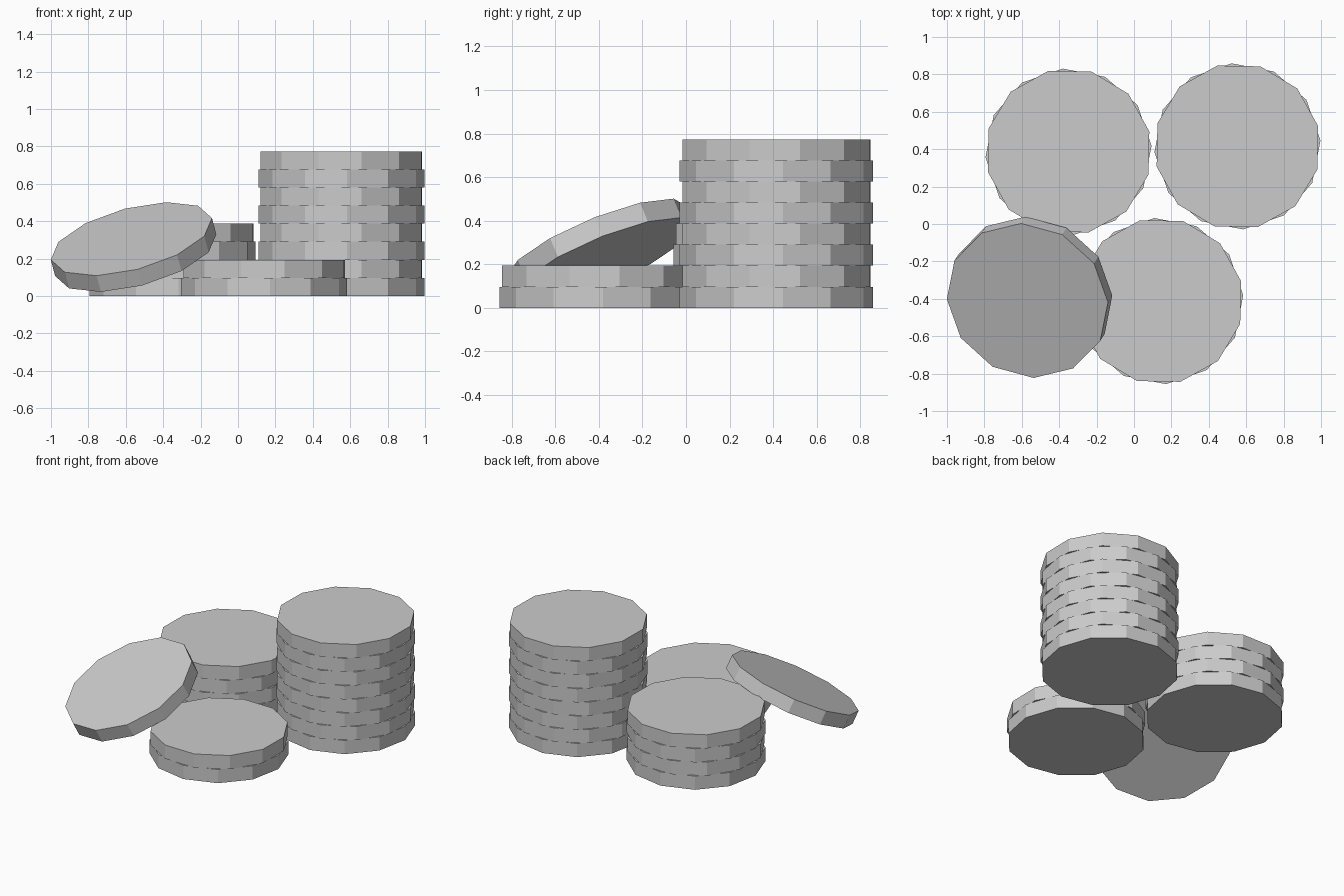
import bpy, math
from mathutils import Vector, Matrix

if "Cube" in bpy.data.objects:
    bpy.data.objects.remove(bpy.data.objects["Cube"])

R, T = 0.445, 0.0967   # coin radius and thickness


def coin(name, centre, phase=0.0):
    """Twelve-sided flat coin, first corner at the given angle in degrees."""
    bpy.ops.mesh.primitive_cylinder_add(vertices=12, radius=R, depth=T, location=centre)
    ob = bpy.context.object
    ob.name = name
    # the primitive starts a corner on the +y axis
    ob.data.transform(Matrix.Rotation(math.radians(phase - 90), 4, 'Z'))
    return ob


def stack(name, x, y, count):
    """Pile of coins with alternating twist."""
    for i in range(count):
        coin(f"{name}_coin_{i + 1}", (x, y, T * (i + 0.5)), 4 if i % 2 == 0 else 14)


# upright piles
stack("tall_stack", 0.553, 0.415, 8)
stack("medium_stack", -0.35, 0.387, 4)
stack("short_stack", 0.14, -0.412, 2)

# single coin leaning against the piles
n = Vector((-0.267, -0.415, 1)).normalized()
d = Vector((-0.43, 0.01, -0.115))
d = (d - n * d.dot(n)).normalized()
centre = Vector((-0.57, -0.41, 0.305)) - n * T / 2
lean = coin("leaning_coin", (0, 0, 0))
basis = Matrix((d, n.cross(d), n)).transposed().to_4x4()
lean.matrix_world = Matrix.Translation(centre) @ basis
